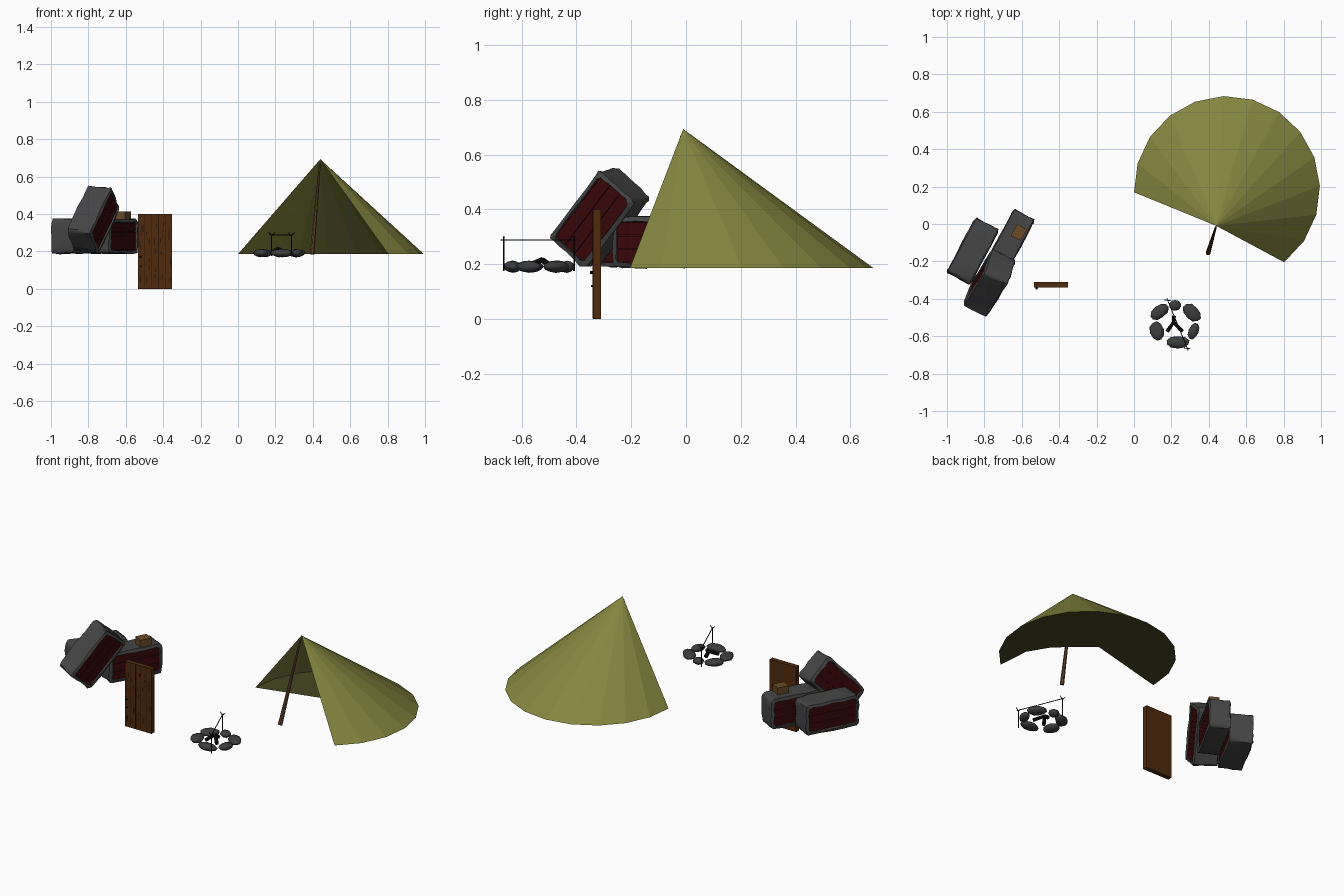
import bpy, bmesh, math, random
from mathutils import Vector, Matrix

if "Cube" in bpy.data.objects:
    bpy.data.objects.remove(bpy.data.objects["Cube"])

random.seed(4)
GROUND = 0.186


def material(name, r, g, b):
    m = bpy.data.materials.new(name)
    m.diffuse_color = (r, g, b, 1)
    m.use_nodes = True
    m.node_tree.nodes["Principled BSDF"].inputs["Base Color"].default_value = m.diffuse_color
    return m


OLIVE = material("olive_canvas", 0.235, 0.235, 0.05)
SHEET = material("dark_olive_sheet", 0.062, 0.062, 0.016)
GREY = material("dark_grey_tarp", 0.06, 0.06, 0.061)
RED = material("dark_red_wood", 0.042, 0.002, 0.003)
STONE = material("stone_grey", 0.046, 0.046, 0.048)
DOOR = material("door_brown", 0.08, 0.023, 0.004)
GRAIN = material("grain_brown", 0.025, 0.008, 0.002)
POLE = material("pole_brown", 0.125, 0.055, 0.022)
CHAR = material("charred_black", 0.005, 0.005, 0.005)
TAN = material("box_tan", 0.15, 0.068, 0.018)


def finish(name, bm, mat, matrix=None, smooth=False):
    me = bpy.data.meshes.new(name)
    bm.to_mesh(me)
    bm.free()
    ob = bpy.data.objects.new(name, me)
    bpy.context.collection.objects.link(ob)
    me.materials.append(mat)
    if matrix is not None:
        ob.matrix_world = matrix
    if smooth:
        bpy.ops.object.select_all(action='DESELECT')
        ob.select_set(True)
        bpy.context.view_layer.objects.active = ob
        bpy.ops.object.shade_smooth_by_angle(angle=math.radians(50))
    return ob


def add_box(bm, centre, size):
    bmesh.ops.create_cube(bm, size=1, matrix=Matrix.Translation(centre)
                          @ Matrix.Diagonal((*size, 1)))


def add_rod(bm, a, b, r1, r2, sides=6):
    a, b = Vector(a), Vector(b)
    d = b - a
    rot = d.to_track_quat('Z', 'Y').to_matrix().to_4x4()
    bmesh.ops.create_cone(bm, cap_ends=True, segments=sides, radius1=r1, radius2=r2,
                          depth=d.length, matrix=Matrix.Translation((a + b) / 2) @ rot)


# Tent: open-fronted cone of canvas with an off-centre peak
arc = [math.radians(182 - 18 * i) for i in range(14)]
rim_pts = [(0.497 + 0.497 * math.cos(a), 0.187 + 0.497 * math.sin(a), GROUND) for a in arc]
bm = bmesh.new()
apex = bm.verts.new((0.44, -0.01, 0.693))
rim = [bm.verts.new(p) for p in rim_pts]
for p, q in zip(rim, rim[1:]):
    bm.faces.new((q, p, apex))
finish("tent_canvas", bm, OLIVE)

# Ground sheet: crescent inside the back of the tent, facing up
bm = bmesh.new()
front_edge = [(0.786, 0.0, GROUND), (0.713, 0.12, GROUND), (0.62, 0.21, GROUND),
              (0.506, 0.3, GROUND)]
sheet = bm.faces.new([bm.verts.new(p) for p in rim_pts + front_edge])
sheet.normal_update()
if sheet.normal.z < 0:
    sheet.normal_flip()
bmesh.ops.triangulate(bm, faces=bm.faces)
finish("tent_floor", bm, SHEET)

bm = bmesh.new()
add_rod(bm, (0.396, -0.155, GROUND), (0.438, -0.015, 0.67), 0.013, 0.005, 8)
finish("tent_pole", bm, POLE)


# Tarp-wrapped crates: a rounded grey band with red planks showing on both sides
LEN, HGT = 0.33, 0.184


def rounded_loop(hx, hz, r):
    pts = []
    for cx, cz, start in ((1, 1, 0), (-1, 1, 90), (-1, -1, 180), (1, -1, 270)):
        for k in range(4):
            a = math.radians(start + 30 * k)
            pts.append((cx * (hx - r) + r * math.cos(a), cz * (hz - r) + r * math.sin(a)))
    dense = []
    for i, (x, z) in enumerate(pts):
        nx, nz = pts[(i + 1) % len(pts)]
        steps = 4 if math.hypot(nx - x, nz - z) > 0.05 else 1
        dense += [(x + (nx - x) * k / steps, z + (nz - z) * k / steps) for k in range(steps)]
    return dense


def wrapped_crate(name, centre, long_axis, side_axis, depth):
    X, Y = Vector(long_axis).normalized(), Vector(side_axis).normalized()
    M = Matrix((X, Y, X.cross(Y))).transposed().to_4x4()
    M.translation = centre
    hx, hy, hz = LEN / 2, depth / 2, HGT / 2
    outer = rounded_loop(hx, hz, 0.022)
    inner = [(x * (hx - 0.017) / hx, z * (hz - 0.017) / hz) for x, z in outer]
    rows = [(inner, -hy + 0.022), (inner, -hy + 0.002), (outer, -hy + 0.008), (outer, -0.02),
            (outer, 0.02), (outer, hy - 0.008), (inner, hy - 0.002), (inner, hy - 0.022)]
    bm = bmesh.new()
    grid = [[bm.verts.new((x + random.uniform(-.004, .004), y + random.uniform(-.003, .003),
                           z + random.uniform(-.004, .004))) for x, z in pts] for pts, y in rows]
    n = len(outer)
    for r0, r1 in zip(grid, grid[1:]):
        for i in range(n):
            j = (i + 1) % n
            bm.faces.new((r0[i], r0[j], r1[j], r1[i]))
    bmesh.ops.recalc_face_normals(bm, faces=bm.faces)
    finish(name + "_tarp", bm, GREY, M, True)
    bm = bmesh.new()
    add_box(bm, (0, 0, 0), (LEN - 0.03, depth - 0.036, HGT - 0.03))
    for s in (-1, 1):
        for k in (-1, 0, 1):
            add_box(bm, (0, s * (hy - 0.016), k * 0.049), (LEN - 0.036, 0.008, 0.047))
    finish(name + "_planks", bm, RED, M)


wrapped_crate("left_crate", (-0.862, -0.145, 0.28), (0.47, 0.88, 0), (-0.88, 0.47, 0), 0.148)
wrapped_crate("back_crate", (-0.664, -0.095, 0.28), (0.47, 0.88, 0), (-0.88, 0.47, 0), 0.132)
wrapped_crate("leaning_crate", (-0.773, -0.315, 0.37), (0.358, 0.562, 0.745),
              (-0.90, 0.42, 0.116), 0.15)

# Small box resting on the back crate
bm = bmesh.new()
add_box(bm, (0, 0, 0), (0.06, 0.07, 0.045))
finish("small_box", bm, TAN, Matrix.Translation((-0.615, -0.045, 0.392))
       @ Matrix.Rotation(math.radians(-28), 4, 'Z'))

# Door: slab with plank seams and grain marks on the front, and a handle
bm = bmesh.new()
add_box(bm, (-0.4435, -0.325, 0.2), (0.183, 0.029, 0.4))
finish("door_slab", bm, DOOR)
bm = bmesh.new()
w = 0.183 / 5
for i in range(5):
    x0 = -0.535 + w * i
    if i:
        add_box(bm, (x0, -0.3395, 0.2), (0.003, 0.002, 0.396))
    for k in range(6):
        add_box(bm, (x0 + random.uniform(0.009, 0.028), -0.3395, random.uniform(0.03, 0.37)),
                (0.005, 0.002, random.uniform(0.015, 0.04)))
finish("door_grain", bm, GRAIN)
bm = bmesh.new()
add_rod(bm, (-0.52, -0.338, 0.17), (-0.52, -0.35, 0.17), 0.006, 0.005, 8)
add_rod(bm, (-0.52, -0.338, 0.12), (-0.52, -0.347, 0.12), 0.004, 0.003, 8)
finish("door_handle", bm, CHAR)

# Ring of stones: x, y, length, width, angle
for i, (x, y, l, wd, ang) in enumerate((
        (0.135, -0.47, 0.115, 0.07, 38), (0.22, -0.435, 0.064, 0.06, 0),
        (0.31, -0.475, 0.115, 0.078, -45), (0.318, -0.573, 0.09, 0.055, 70),
        (0.235, -0.633, 0.125, 0.068, 0), (0.122, -0.573, 0.105, 0.076, 105))):
    bm = bmesh.new()
    bmesh.ops.create_icosphere(bm, subdivisions=2, radius=1)
    for v in bm.verts:
        v.co *= random.uniform(0.93, 1.06)
    M = (Matrix.Translation((x, y, 0.191)) @ Matrix.Rotation(math.radians(ang), 4, 'Z')
         @ Matrix.Diagonal((l / 2, wd / 2, 0.022, 1)))
    finish("fire_stone_%d" % (i + 1), bm, STONE, M, True)

# Charred logs leaning together
bm = bmesh.new()
for foot in ((0.178, -0.573), (0.257, -0.573), (0.213, -0.495)):
    tip = Vector((0.212, -0.525, 0.216))
    add_rod(bm, (*foot, 0.193), tip, 0.012, 0.01)
finish("fire_logs", bm, CHAR)

# Cooking spit: two forked sticks and a crossbar
bm = bmesh.new()
ends = [Vector((0.18, -0.408, 0)), Vector((0.285, -0.665, 0))]
across = (ends[1] - ends[0]).normalized()
side = Vector((-across.y, across.x, 0))
for e in ends:
    fork = e + Vector((0, 0, 0.283))
    add_rod(bm, e + Vector((0, 0, 0.175)), fork, 0.0035, 0.003)
    for s in (-1, 1):
        add_rod(bm, fork, fork + side * s * 0.015 + across * s * 0.008 + Vector((0, 0, 0.018)),
                0.003, 0.002)
up = Vector((0, 0, 0.288))
add_rod(bm, ends[0] - across * 0.012 + up, ends[1] + across * 0.012 + up, 0.0025, 0.0025)
finish("cooking_spit", bm, CHAR)
